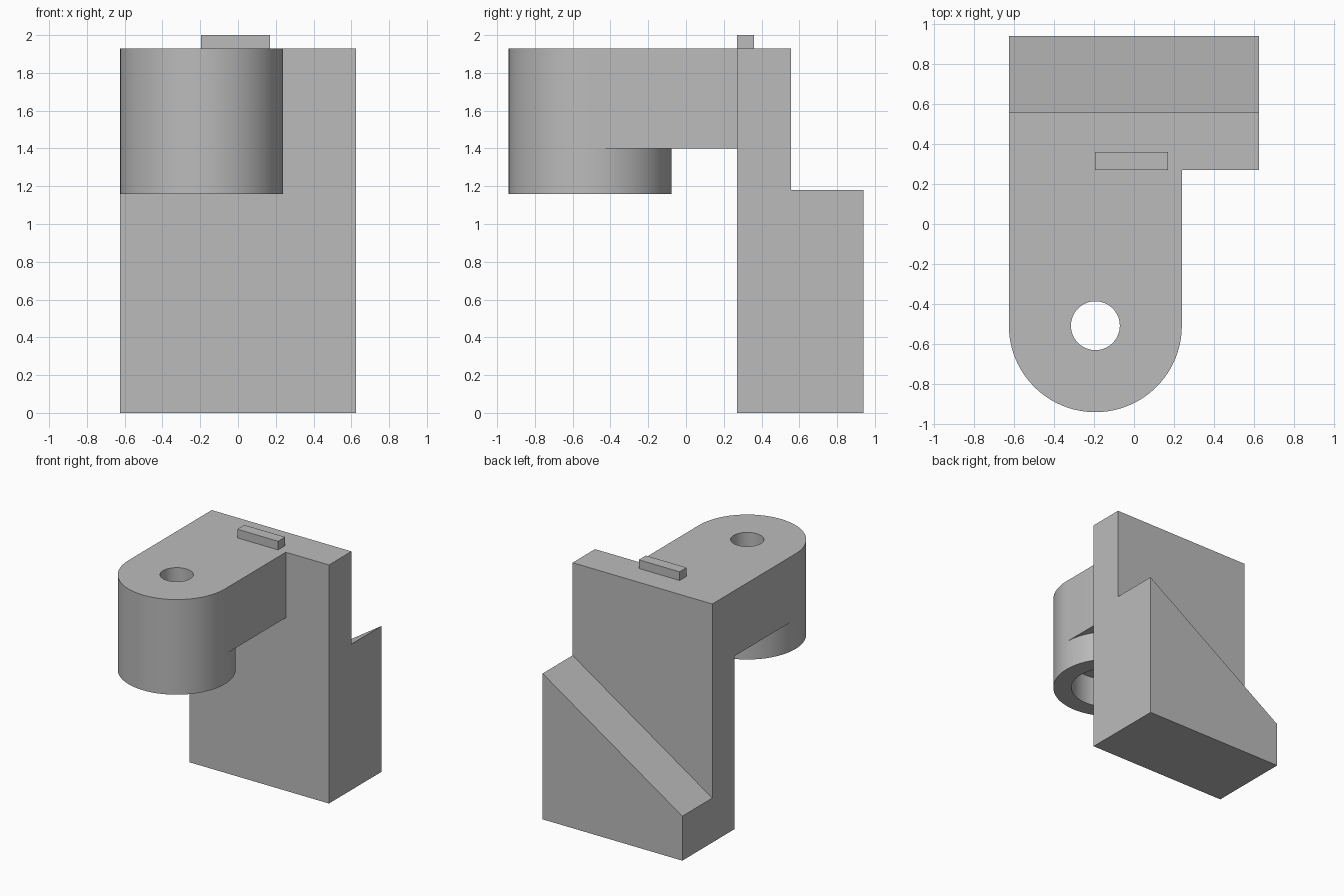
import bpy
import bmesh
import math
from mathutils import Matrix

cube = bpy.data.objects.get("Cube")
if cube:
    bpy.data.objects.remove(cube, do_unlink=True)

GREY = (0.5, 0.5, 0.5, 1.0)
grey = bpy.data.materials.new("plain grey")
grey.use_nodes = True
grey.diffuse_color = GREY
grey.node_tree.nodes["Principled BSDF"].inputs["Base Color"].default_value = GREY

# Shared dimensions
HALF_WIDTH = 0.625
TOP = 1.93
FRONT, STEP, BACK = 0.27, 0.557, 0.94
BOSS_X, BOSS_Y, BOSS_R = -0.193, -0.508, 0.432
ARM_UNDERSIDE, BOSS_UNDERSIDE = 1.40, 1.16
UPRIGHT = Matrix.Rotation(math.radians(90), 4, 'X')


def arc(radius, start=0, end=360, steps=96):
    """Points on an arc around the boss axis; a full circle is not closed twice."""
    count = steps if end - start == 360 else steps + 1
    angles = [math.radians(start + (end - start) * i / steps) for i in range(count)]
    return [(BOSS_X + radius * math.cos(a), BOSS_Y + radius * math.sin(a)) for a in angles]


def rectangle(x0, x1, y0, y1):
    return [(x0, y0), (x1, y0), (x1, y1), (x0, y1)]


def extrude(name, loops, low, high, upright=False):
    """Extrude outlines (outer first, then holes) along z, or along y if upright."""
    bm = bmesh.new()
    edges = []
    for loop in loops:
        verts = [bm.verts.new((a, b, 0)) for a, b in loop]
        edges += [bm.edges.new((v, verts[i - 1])) for i, v in enumerate(verts)]
    if len(loops) == 1:
        bm.faces.new(verts)
    else:
        bmesh.ops.triangle_fill(bm, use_beauty=True, edges=edges, normal=(0, 0, 1))
    caps = bmesh.ops.extrude_face_region(bm, geom=bm.faces[:], use_keep_orig=True)
    moved = [g for g in caps["geom"] if isinstance(g, bmesh.types.BMVert)]
    bmesh.ops.translate(bm, verts=moved, vec=(0, 0, high - low))
    if upright:
        bm.transform(Matrix.Translation((0, high, 0)) @ UPRIGHT)
    else:
        bm.transform(Matrix.Translation((0, 0, low)))
    bmesh.ops.recalc_face_normals(bm, faces=bm.faces[:])
    mesh = bpy.data.meshes.new(name)
    bm.to_mesh(mesh)
    bm.free()
    mesh.materials.append(grey)
    obj = bpy.data.objects.new(name, mesh)
    bpy.context.collection.objects.link(obj)
    bpy.ops.object.select_all(action='DESELECT')
    obj.select_set(True)
    bpy.context.view_layer.objects.active = obj
    bpy.ops.object.shade_smooth_by_angle(angle=math.radians(30))
    return obj


# Upright plate and the sloping buttress behind it
extrude("back_plate", [rectangle(-HALF_WIDTH, HALF_WIDTH, FRONT, STEP)], 0, TOP)
buttress = [(-HALF_WIDTH, 0), (HALF_WIDTH, 0), (HALF_WIDTH, 1.18), (-HALF_WIDTH, 0.36)]
extrude("sloping_buttress", [buttress], STEP, BACK, upright=True)

# Round-ended arm with a through hole
arm = arc(BOSS_R, 180, 360, 48) + [(BOSS_X + BOSS_R, FRONT), (BOSS_X - BOSS_R, FRONT)]
extrude("arm", [arm, arc(0.122)], ARM_UNDERSIDE, TOP)

# Hollow boss under the arm, with a wider bore
extrude("boss_ring", [arc(BOSS_R), arc(0.295)], BOSS_UNDERSIDE, ARM_UNDERSIDE)

# Small locating key on top of the plate
extrude("top_key", [rectangle(-0.195, 0.17, FRONT, 0.36)], TOP, 2.0)
